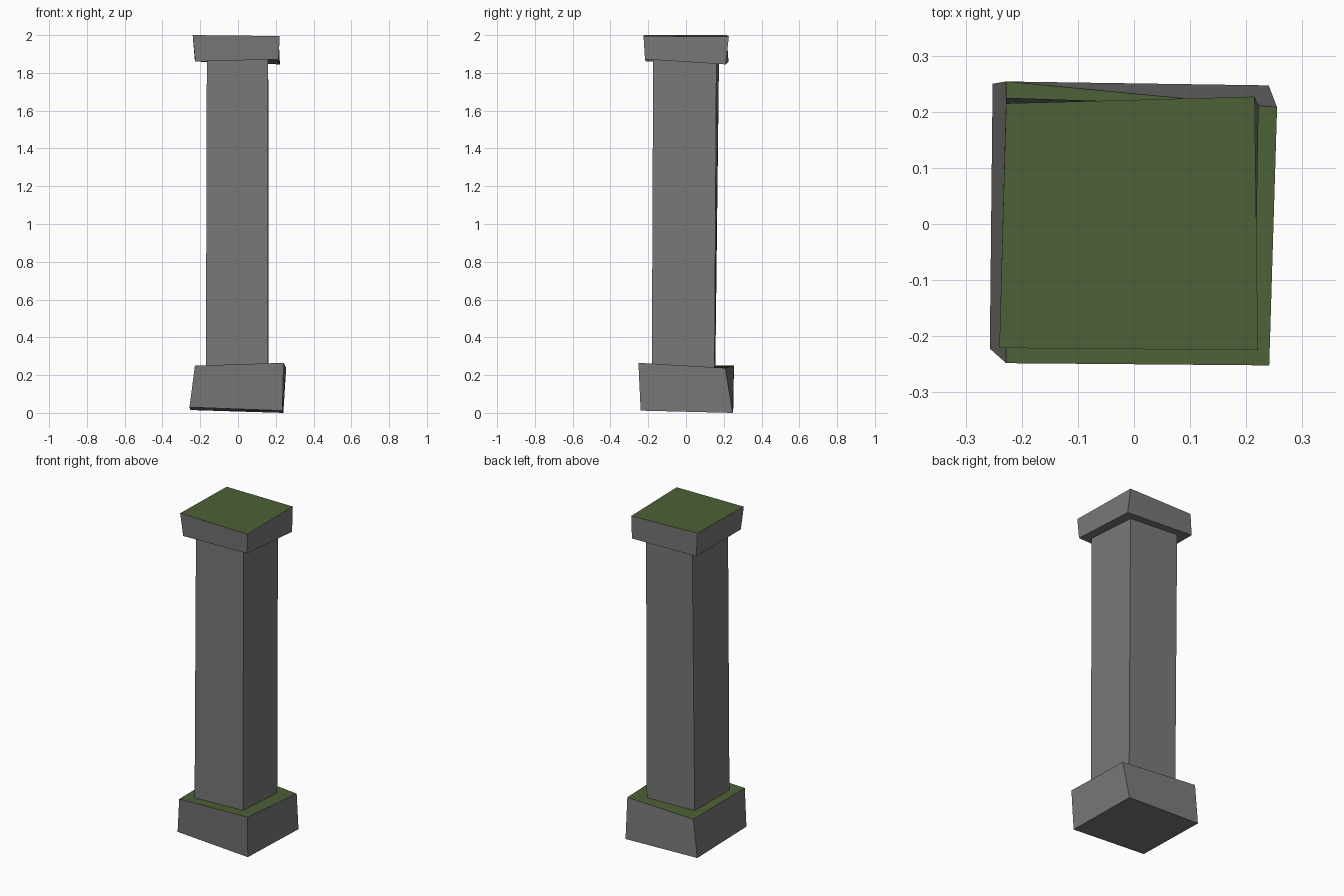
import bpy
import bmesh

if "Cube" in bpy.data.objects:
    bpy.data.objects.remove(bpy.data.objects["Cube"])


def material(name, rgb):
    m = bpy.data.materials.new(name)
    m.diffuse_color = (*rgb, 1)
    m.use_nodes = True
    m.node_tree.nodes["Principled BSDF"].inputs["Base Color"].default_value = m.diffuse_color
    return m


stone = material("grey stone", (0.19, 0.19, 0.188))
moss = material("green moss", (0.075, 0.118, 0.037))


def rough_block(name, bottom, top, mossy=False):
    """Uneven block; corners run front left, front right, back right, back left."""
    bm = bmesh.new()
    lo = [bm.verts.new(p) for p in bottom]
    hi = [bm.verts.new(p) for p in top]
    bm.faces.new(lo[::-1])
    lid = bm.faces.new(hi)
    for i in range(4):
        j = (i + 1) % 4
        bm.faces.new((lo[i], lo[j], hi[j], hi[i]))
    if mossy:
        lid.material_index = 1
    mesh = bpy.data.meshes.new(name)
    bm.to_mesh(mesh)
    bm.free()
    mesh.materials.append(stone)
    mesh.materials.append(moss)
    obj = bpy.data.objects.new(name, mesh)
    bpy.context.collection.objects.link(obj)


# Crooked plinth with moss on its ledge
rough_block("plinth",
            [(-0.257, -0.222, 0.03), (0.235, -0.24, 0.012), (0.24, 0.247, 0.0), (-0.252, 0.25, 0.015)],
            [(-0.228, -0.248, 0.25), (0.241, -0.252, 0.265), (0.255, 0.208, 0.238), (-0.228, 0.254, 0.25)],
            mossy=True)

# Shaft, sunk slightly into plinth and capital
rough_block("shaft",
            [(-0.17, -0.181, 0.2), (0.16, -0.181, 0.2), (0.162, 0.151, 0.2), (-0.168, 0.155, 0.2)],
            [(-0.165, -0.174, 1.89), (0.16, -0.174, 1.89), (0.16, 0.161, 1.89), (-0.165, 0.175, 1.89)])

# Capital with moss on top
rough_block("capital",
            [(-0.226, -0.212, 1.86), (0.215, -0.217, 1.872), (0.222, 0.21, 1.845), (-0.228, 0.225, 1.86)],
            [(-0.24, -0.221, 2.0), (0.221, -0.225, 1.995), (0.215, 0.227, 1.992), (-0.228, 0.215, 2.0)],
            mossy=True)
